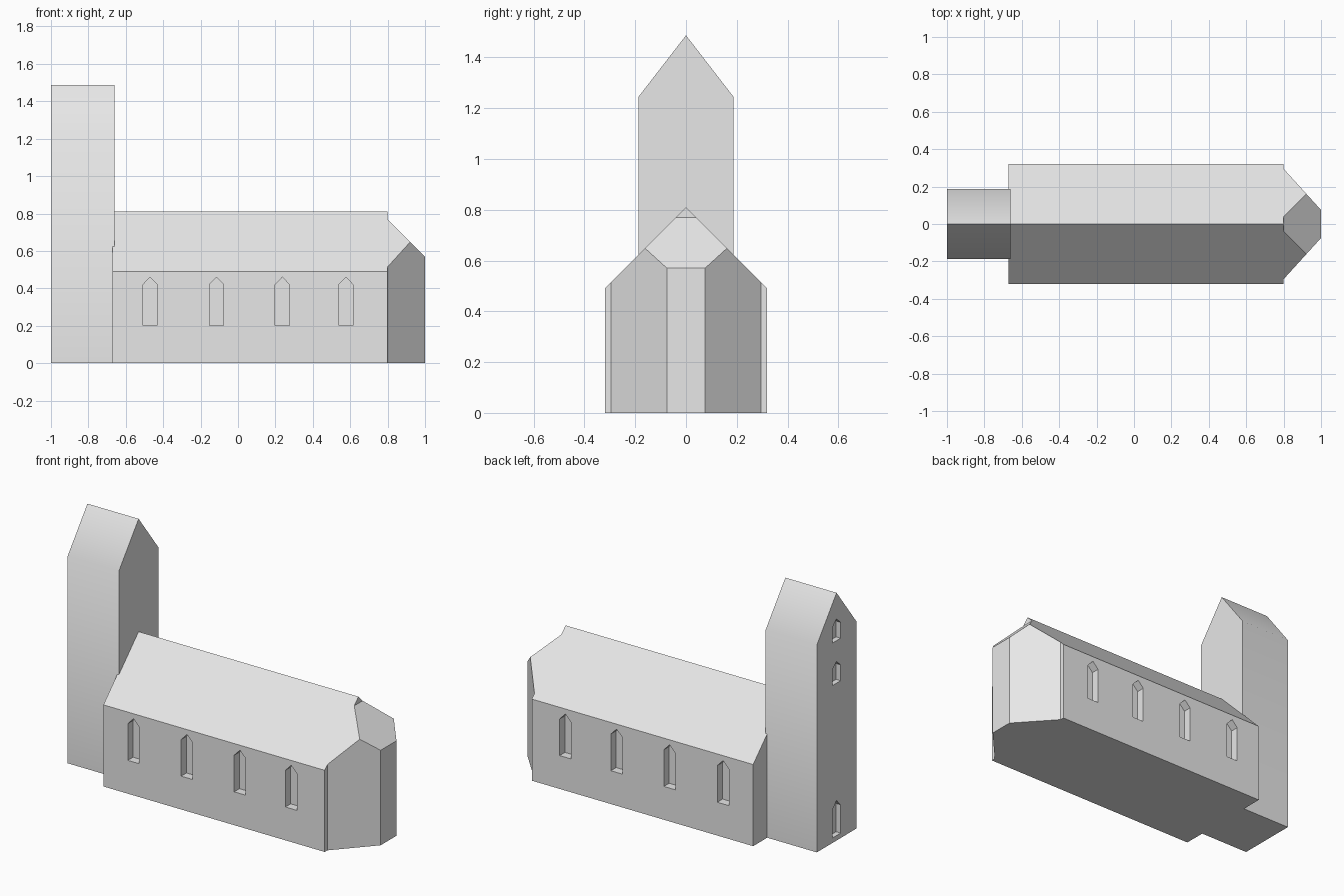
import bpy, bmesh, math
from mathutils import Vector

if "Cube" in bpy.data.objects:
    bpy.data.objects.remove(bpy.data.objects["Cube"])

stone = bpy.data.materials.new("pale_grey")
stone.diffuse_color = (0.8, 0.8, 0.8, 1)
stone.use_nodes = True
stone.node_tree.nodes["Principled BSDF"].inputs["Base Color"].default_value = stone.diffuse_color


def gable(name, axis, start, end, centre, half, z0, eave, apex):
    """House-shaped five-sided profile extruded along the x or y axis."""
    profile = [(centre - half, z0), (centre + half, z0), (centre + half, eave),
               (centre, apex), (centre - half, eave)]
    bm = bmesh.new()
    place = (lambda d, u, z: (d, u, z)) if axis == "x" else (lambda d, u, z: (u, d, z))
    face = bm.faces.new([bm.verts.new(place(start, u, z)) for u, z in profile])
    ext = bmesh.ops.extrude_face_region(bm, geom=[face])
    move = Vector(place(end - start, 0, 0))
    bmesh.ops.translate(bm, vec=move,
                        verts=[v for v in ext["geom"] if isinstance(v, bmesh.types.BMVert)])
    bmesh.ops.recalc_face_normals(bm, faces=bm.faces)
    mesh = bpy.data.meshes.new(name)
    bm.to_mesh(mesh)
    bm.free()
    mesh.materials.append(stone)
    obj = bpy.data.objects.new(name, mesh)
    bpy.context.collection.objects.link(obj)
    return obj


def carve(obj, cutters):
    """Cut pointed recesses and remove the cutters."""
    bpy.context.view_layer.objects.active = obj
    for cutter in cutters:
        cutter.hide_render = True
        mod = obj.modifiers.new("recess", "BOOLEAN")
        mod.operation, mod.solver, mod.object = "DIFFERENCE", "EXACT", cutter
        bpy.ops.object.modifier_apply(modifier=mod.name)
        bpy.data.objects.remove(cutter)


# nave with four pointed windows on each long side
nave = gable("nave", "x", -0.67, 0.8, 0, 0.32, 0, 0.49, 0.81)
carve(nave, [gable("window_cutter", "y", side * 0.27, side * 0.4, x, 0.038, 0.2, 0.42, 0.46)
             for side in (-1, 1) for x in (-0.47, -0.115, 0.237, 0.577)])

# tower with a doorway and two openings above it
tower = gable("tower", "x", -1, -0.66, 0, 0.187, 0, 1.245, 1.487)
carve(tower, [gable("opening_cutter", "x", -1.1, -0.97, 0, 0.038, z0, eave, apex)
              for z0, eave, apex in ((0.03, 0.2, 0.24), (0.945, 1.04, 1.075), (1.2, 1.295, 1.33))])
bpy.ops.object.select_all(action="DESELECT")
tower.select_set(True)
bpy.context.view_layer.objects.active = tower
bpy.ops.object.shade_smooth_by_angle(angle=math.radians(40))

# apse: gable trimmed by two slanted walls and a hipped roof
apse = gable("apse", "x", 0.8, 1.0, 0, 0.295, 0, 0.515, 0.81)
bm = bmesh.new()
bm.from_mesh(apse.data)
for point, normal in (((1, 0.075, 0), (0.22, 0.2, 0)),
                      ((1, -0.075, 0), (0.22, -0.2, 0)),
                      ((1, 0, 0.57), (1, 0, 1))):
    cut = bmesh.ops.bisect_plane(bm, geom=bm.verts[:] + bm.edges[:] + bm.faces[:], dist=1e-5,
                                 plane_co=point, plane_no=Vector(normal).normalized(),
                                 clear_outer=True)
    bmesh.ops.holes_fill(bm, edges=[e for e in bm.edges if e.is_boundary], sides=0)
bmesh.ops.recalc_face_normals(bm, faces=bm.faces)
bm.to_mesh(apse.data)
bm.free()
